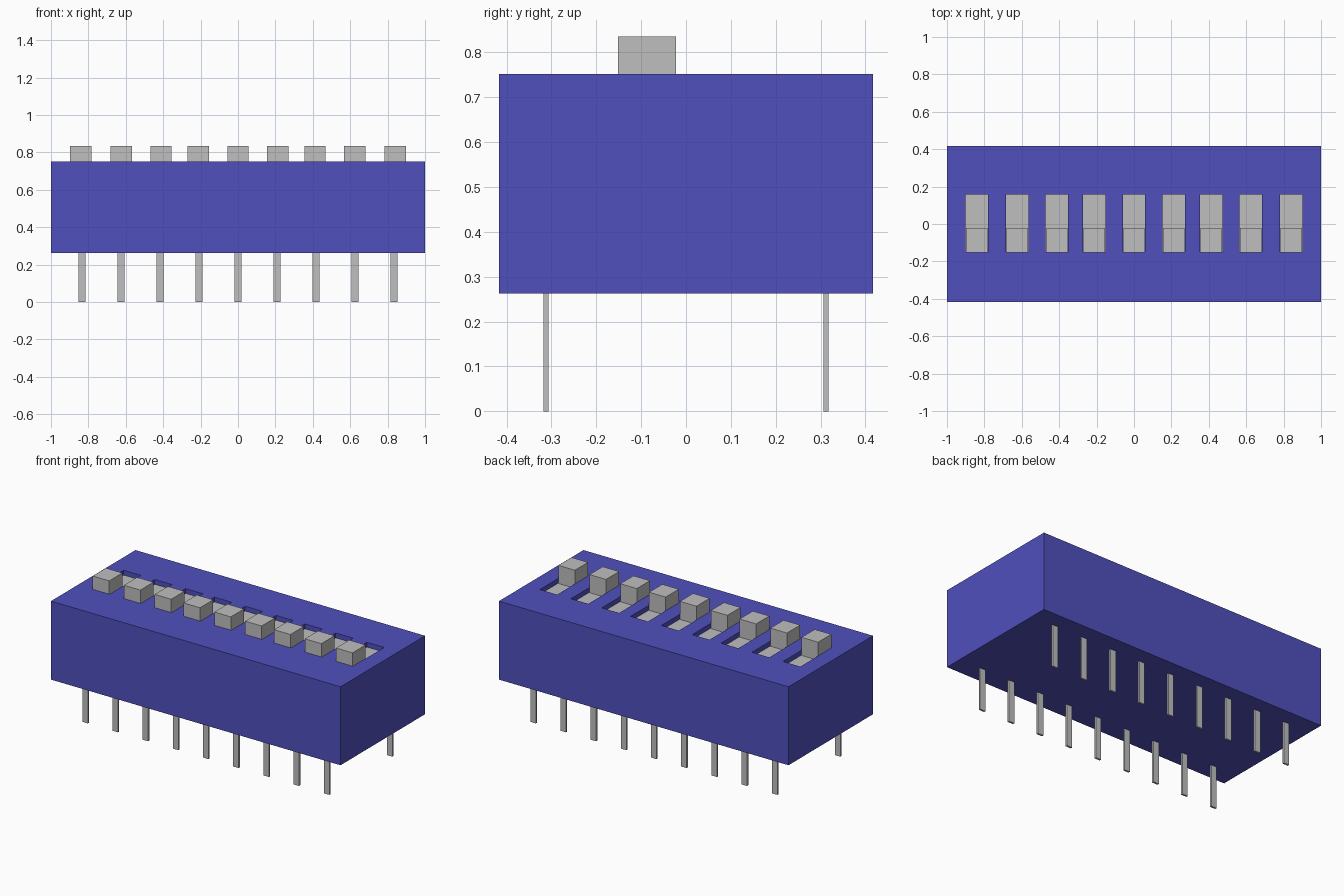
import bpy
import bmesh
from mathutils import Matrix, Vector

default = bpy.data.objects.get("Cube")
if default:
    bpy.data.objects.remove(default, do_unlink=True)


def material(name, rgb, rough):
    m = bpy.data.materials.new(name)
    m.use_nodes = True
    color = (*rgb, 1.0)
    m.diffuse_color = color
    shader = m.node_tree.nodes["Principled BSDF"]
    shader.inputs["Base Color"].default_value = color
    shader.inputs["Roughness"].default_value = rough
    return m


BLUE = material("blue plastic", (0.08, 0.08, 0.515), 0.5)
GREY = material("light grey", (0.52, 0.52, 0.52), 0.5)


def boxes(name, mat, bounds):
    """One object made of boxes, each given as (min corner, max corner)."""
    bm = bmesh.new()
    for lo, hi in bounds:
        lo, hi = Vector(lo), Vector(hi)
        mtx = Matrix.Translation((lo + hi) / 2) @ Matrix.Diagonal((*(hi - lo), 1))
        bmesh.ops.create_cube(bm, size=1, matrix=mtx)
    mesh = bpy.data.meshes.new(name)
    bm.to_mesh(mesh)
    bm.free()
    mesh.materials.append(mat)
    ob = bpy.data.objects.new(name, mesh)
    bpy.context.collection.objects.link(ob)
    return ob


# Main dimensions
BOTTOM, TOP, KNOB_TOP = 0.262, 0.752, 0.835
SLOT_FRONT, SLOT_BACK, SLOT_HALF = -0.150, 0.157, 0.060
FLOOR = TOP - 0.030
half_row = (0.0, 0.213, 0.412, 0.625, 0.840)
switch_x = sorted({s * x for x in half_row for s in (-1, 1)})

# Housing with one slot per switch
housing = boxes("housing", BLUE, [((-1, -0.417, BOTTOM), (1, 0.417, TOP))])
cutter = boxes("slot_cutter", BLUE, [
    ((x - SLOT_HALF, SLOT_FRONT, FLOOR - 0.01), (x + SLOT_HALF, SLOT_BACK, TOP + 0.1))
    for x in switch_x])
cutter.hide_render = True
cut = housing.modifiers.new("slots", "BOOLEAN")
cut.operation = "DIFFERENCE"
cut.solver = "EXACT"
cut.object = cutter
bpy.context.view_layer.objects.active = housing
bpy.ops.object.modifier_apply(modifier=cut.name)
bpy.data.objects.remove(cutter, do_unlink=True)

# Sliders: a slot floor plate and a raised knob pushed to the front
for i, x in enumerate(switch_x, 1):
    boxes(f"slot_floor_{i}", GREY, [
        ((x - SLOT_HALF, SLOT_FRONT, FLOOR - 0.01), (x + SLOT_HALF, SLOT_BACK, FLOOR))])
    boxes(f"switch_knob_{i}", GREY, [
        ((x - 0.057, -0.152, FLOOR), (x + 0.057, -0.022, KNOB_TOP))])

# Two rows of pins
for side, y in (("front", -0.312), ("back", 0.312)):
    for i in range(9):
        x = (i - 4) * 0.2085
        boxes(f"{side}_pin_{i + 1}", GREY, [
            ((x - 0.019, y - 0.006, 0), (x + 0.019, y + 0.006, BOTTOM))])
